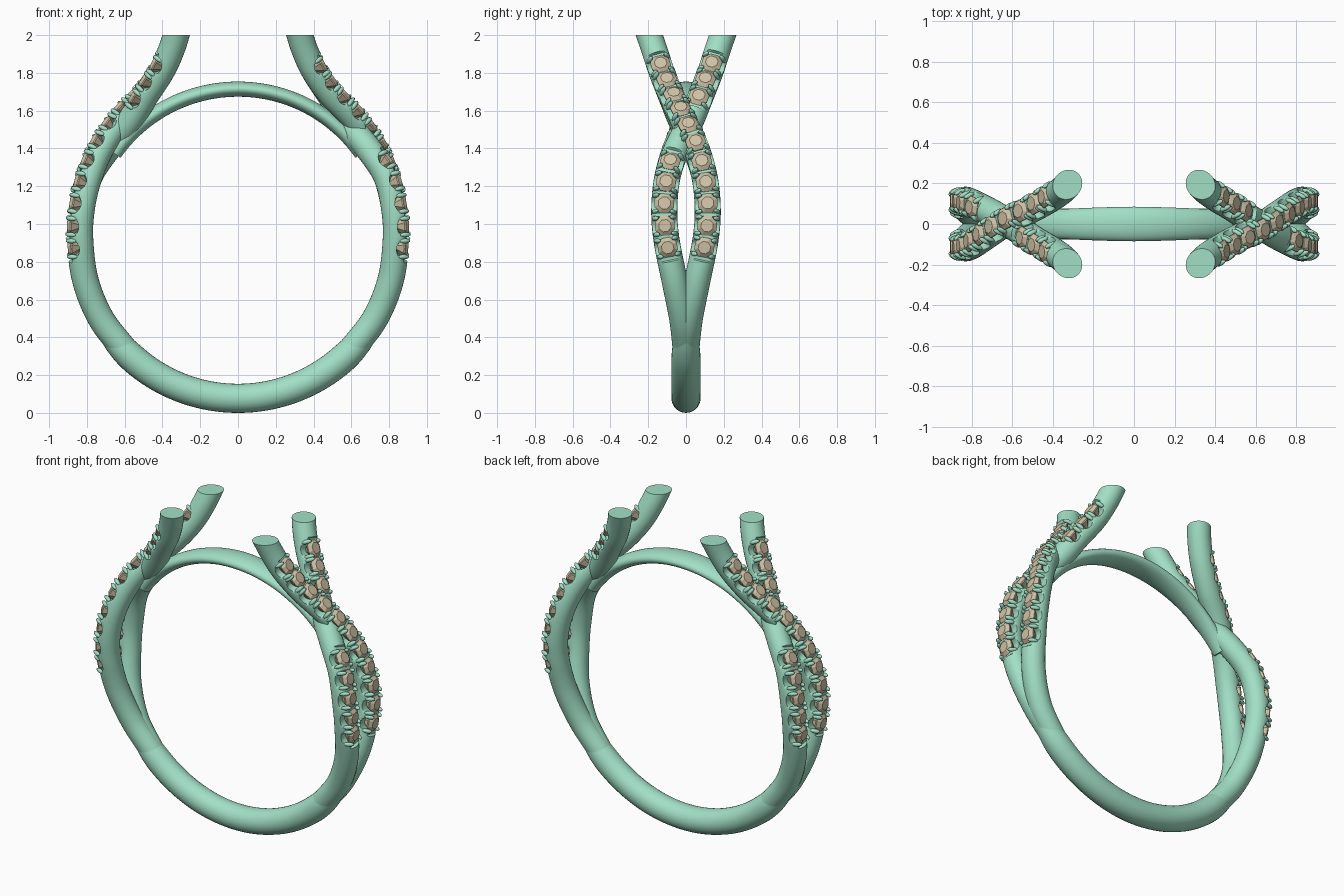
import bpy, bmesh, math
from mathutils import Vector, Matrix

if "Cube" in bpy.data.objects:
    bpy.data.objects.remove(bpy.data.objects["Cube"])

CZ = 0.915          # centre height of the finger hole


def material(name, col):
    m = bpy.data.materials.new(name)
    m.diffuse_color = (*col, 1)
    m.use_nodes = True
    m.node_tree.nodes["Principled BSDF"].inputs["Base Color"].default_value = m.diffuse_color
    return m


METAL = material("green_metal", (0.36, 0.74, 0.56))
GEM = material("tan_gem", (0.62, 0.54, 0.38))


def finish(name, bm, mat, angle=40, smooth=True):
    bmesh.ops.recalc_face_normals(bm, faces=bm.faces)
    me = bpy.data.meshes.new(name)
    bm.to_mesh(me)
    bm.free()
    me.materials.append(mat)
    ob = bpy.data.objects.new(name, me)
    bpy.context.collection.objects.link(ob)
    if smooth:
        bpy.ops.object.select_all(action='DESELECT')
        ob.select_set(True)
        bpy.context.view_layer.objects.active = ob
        bpy.ops.object.shade_smooth_by_angle(angle=math.radians(angle))
    return ob


def turned_copy(ob, name):
    c = ob.copy()
    c.name = name
    c.rotation_euler = (0, 0, math.pi)
    bpy.context.collection.objects.link(c)


def frames_of(pts):
    """Position, tangent, outward normal and side vector along a path."""
    out = []
    for i, p in enumerate(pts):
        t = (pts[min(i + 1, len(pts) - 1)] - pts[max(i - 1, 0)]).normalized()
        n = Vector((t.z, 0, -t.x)).normalized()
        out.append((p, t, n, t.cross(n)))
    return out


def sweep(frames, section, sides=28):
    """section(i) gives (normal radius, side radius, flat-top limit)."""
    bm = bmesh.new()
    rings = []
    for i, (p, t, n, b) in enumerate(frames):
        rn, rb, lim = section(i)
        ring = []
        for k in range(sides):
            a = 2 * math.pi * k / sides
            ring.append(bm.verts.new(p + n * min(rn * math.cos(a), lim) + b * rb * math.sin(a)))
        rings.append(ring)
    for r0, r1 in zip(rings, rings[1:]):
        for k in range(sides):
            j = (k + 1) % sides
            bm.faces.new((r0[k], r0[j], r1[j], r1[k]))
    bm.faces.new(rings[0])
    bm.faces.new(rings[-1])
    return bm


def arc(radius, a0, a1, n):
    return [Vector((radius * math.sin(a), 0, CZ - radius * math.cos(a)))
            for a in (math.radians(a0 + (a1 - a0) * i / n) for i in range(n + 1))]


def resampled_curve(ctrl, step):
    """Smooth curve through the points, evenly spaced."""
    c = [Vector(p) for p in ctrl]
    c = [2 * c[0] - c[1]] + c + [2 * c[-1] - c[-2]]
    dense = []
    for p0, p1, p2, p3 in zip(c, c[1:], c[2:], c[3:]):
        for k in range(40):
            u = k / 40
            dense.append(0.5 * (2 * p1 + (p2 - p0) * u + (2 * p0 - 5 * p1 + 4 * p2 - p3) * u * u
                                + (3 * p1 - p0 - 3 * p2 + p3) * u ** 3))
    out, acc = [dense[0]], 0
    for a, b in zip(dense, dense[1:]):
        acc += (b - a).length
        if acc >= step:
            out.append(b)
            acc -= step
    return out


# Lower shank, tapering into the split strands
N = 64
def base_section(i):
    e = min(i, N - i) / 8
    r = 0.077 if e >= 1 else 0.062 + 0.015 * math.sin(e * math.pi / 2)
    return r, r, 1
finish("lower_shank", sweep(frames_of(arc(0.838, -54, 54, N)), base_section), METAL)

# Thin bridge closing the finger hole at the top
def bridge_section(i):
    u = abs(i / N * 2 - 1)
    return 0.04, 0.085 - 0.035 * u ** 1.5, 1
finish("top_bridge", sweep(frames_of(arc(0.799, 125, 235, N)), bridge_section), METAL)

# Strand path on the right side: x, y (outer strand), z
PATH = [(.591, 0, .324), (.724, .02, .497), (.807, .06, .699), (.836, .103, .915),
        (.828, .115, 1.08), (.788, .098, 1.25), (.712, .05, 1.41), (.605, -.02, 1.555),
        (.492, -.08, 1.685), (.405, -.13, 1.81), (.35, -.17, 1.93), (.31, -.215, 2.06)]
STEP, PITCH = 0.008, 0.116


def add_gem(bm, f):
    p, t, n, b = f
    rings = []
    for r, h in ((.034, .068), (.056, .052), (.056, .045), (.012, -.01)):
        rings.append([bm.verts.new(p + n * h + t * r * math.cos(a) + b * r * math.sin(a))
                      for a in (math.pi * (k + .5) / 4 for k in range(8))])
    for r0, r1 in zip(rings, rings[1:]):
        for k in range(8):
            j = (k + 1) % 8
            bm.faces.new((r0[k], r0[j], r1[j], r1[k]))
    bm.faces.new(rings[0])
    bm.faces.new(rings[-1])


def add_prongs(bm, f):
    p, t, n, b = f
    for st in (-1, 1):
        for sb in (-1, 1):
            d = (n * .05 - b * sb * .024).normalized()
            m = (Matrix.Translation(p + t * st * .043 + b * sb * .048 + n * .047)
                 @ d.to_track_quat('Z', 'Y').to_matrix().to_4x4()
                 @ Matrix.Diagonal((.013, .013, .031, 1)))
            bmesh.ops.create_uvsphere(bm, u_segments=10, v_segments=7, radius=1, matrix=m)


def build_strand(label, side, lift):
    ctrl = []
    for x, y, z in PATH:
        k = lift * math.exp(-((z - 1.5) / 0.13) ** 2)      # over or under at the crossing
        ctrl.append((x + .75 * k, y * side, z + .65 * k))
    fr = frames_of(resampled_curve(ctrl, STEP))
    first = next(i for i, f in enumerate(fr) if f[0].z > 0.875)
    spots = []
    i = first
    while i < len(fr) and fr[i][0].z < 1.91:
        if lift > 0 or not 1.37 < fr[i][0].z < 1.58:       # no gems beneath the crossing
            spots.append(i)
        i = first + round((i - first) + PITCH / STEP)

    # round strand with a notch under each gem
    def section(i):
        ds = min(abs(i - s) for s in spots) * STEP
        lim = 1
        if ds < .068:
            lim = .052
        if ds < .046:
            lim = .052 - math.sqrt(.046 ** 2 - ds ** 2)
        return .07, .069, lim
    bm = sweep(fr, section)
    cut = bmesh.ops.bisect_plane(bm, geom=bm.verts[:] + bm.edges[:] + bm.faces[:],
                                 plane_co=(0, 0, 2), plane_no=(0, 0, 1), clear_outer=True)
    bmesh.ops.edgeloop_fill(bm, edges=[e for e in cut["geom_cut"] if isinstance(e, bmesh.types.BMEdge)])
    strand = finish("right_strand_" + label, bm, METAL)

    gems, prongs = bmesh.new(), bmesh.new()
    for s in spots:
        add_gem(gems, fr[s])
        add_prongs(prongs, fr[s])
    gem_ob = finish("right_gems_" + label, gems, GEM, smooth=False)
    prong_ob = finish("right_prongs_" + label, prongs, METAL, 60)
    for ob, part in ((strand, "strand"), (gem_ob, "gems"), (prong_ob, "prongs")):
        turned_copy(ob, "left_%s_%s" % (part, label))


build_strand("over", 1, 0.012)
build_strand("under", -1, -0.04)
